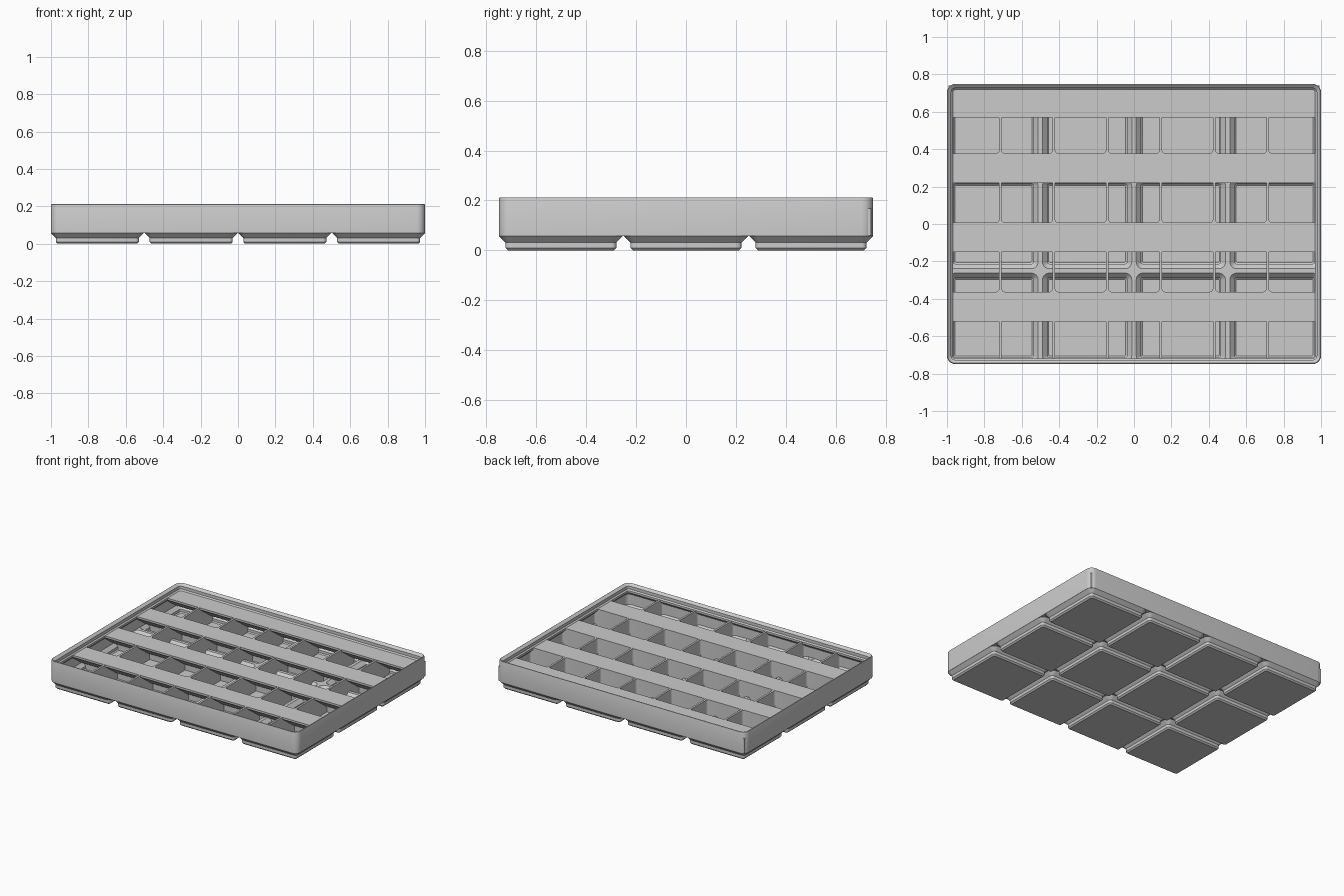
import bpy, bmesh, math
from mathutils import Vector

cube = bpy.data.objects.get("Cube")
if cube:
    bpy.data.objects.remove(cube, do_unlink=True)

# Main dimensions
HX, HY = 1.0, 0.749          # half size of the bin
CELL, CORNER = 0.2478, 0.0448
SEAM, LEDGE = 0.0567, 0.061  # top of the feet, top of the ridges between them
SHELF_Z = 0.167
WALL, HALF = 0.0113, 0.007   # wall thickness, half a divider
COLS = [(i - 2.5) * 2 / 7 for i in range(6)]
ROWS = [-0.37, 0.0, 0.37]
FOOT_X = [-0.7515, -0.2505, 0.2505, 0.7515]
FOOT_Y = [-0.5012, 0.0, 0.5012]

grey = bpy.data.materials.new("light_grey_plastic")
grey.use_nodes = True
COLOUR = (0.6, 0.6, 0.6, 1)
grey.diffuse_color = COLOUR
grey.node_tree.nodes["Principled BSDF"].inputs["Base Color"].default_value = COLOUR
parts = []


def add(name, mesh, location=(0, 0, 0)):
    if not mesh.materials:
        mesh.materials.append(grey)
    ob = bpy.data.objects.new(name, mesh)
    ob.location = location
    bpy.context.collection.objects.link(ob)
    parts.append(ob)
    return ob


def from_bmesh(name, bm):
    bmesh.ops.recalc_face_normals(bm, faces=bm.faces)
    mesh = bpy.data.meshes.new(name)
    bm.to_mesh(mesh)
    bm.free()
    return mesh


def rounded(hx, hy, r, cx=0, cy=0, steps=6):
    """Outline of a rounded rectangle."""
    pts = []
    for q, (sx, sy) in enumerate([(1, 1), (-1, 1), (-1, -1), (1, -1)]):
        for s in range(steps + 1):
            a = (q + s / steps) * math.pi / 2
            pts.append((cx + sx * (hx - r) + r * math.cos(a),
                        cy + sy * (hy - r) + r * math.sin(a)))
    return pts


def loft(name, hx, hy, profile, closed):
    """Sweep (inset, z) profile points around a rounded rectangle."""
    bm = bmesh.new()
    rings = []
    for inset, z in profile:
        r = max(CORNER - inset, 0.008)
        rings.append([bm.verts.new((x, y, z))
                      for x, y in rounded(hx - inset, hy - inset, r)])
    pairs = list(zip(rings, rings[1:]))
    if closed:
        pairs.append((rings[-1], rings[0]))
    else:
        bm.faces.new(rings[0])
        bm.faces.new(rings[-1])
    n = len(rings[0])
    for a, b in pairs:
        for i in range(n):
            j = (i + 1) % n
            bm.faces.new((a[i], a[j], b[j], b[i]))
    return from_bmesh(name, bm)


def prism(name, pts, axis, lo, hi):
    """Extrude a profile of (across, z) points along x or y."""
    def place(u, z, d):
        return (d, u, z) if axis == "x" else (u, d, z)
    bm = bmesh.new()
    face = bm.faces.new([bm.verts.new(place(u, z, lo)) for u, z in pts])
    out = bmesh.ops.extrude_face_region(bm, geom=[face])
    verts = [v for v in out["geom"] if isinstance(v, bmesh.types.BMVert)]
    bmesh.ops.translate(bm, verts=verts, vec=Vector(place(0, 0, hi - lo)))
    return add(name, from_bmesh(name, bm))


def pierced_slab(name, outlines, z0, z1):
    """Slab whose first outline is the rim and the others are holes."""
    cu = bpy.data.curves.new(name + "_outline", "CURVE")
    cu.dimensions, cu.fill_mode, cu.extrude = "2D", "BOTH", (z1 - z0) / 2
    for pts in outlines:
        sp = cu.splines.new("POLY")
        sp.points.add(len(pts) - 1)
        for p, (x, y) in zip(sp.points, pts):
            p.co = (x, y, 0, 1)
        sp.use_cyclic_u = True
    tmp = bpy.data.objects.new(name + "_outline", cu)
    bpy.context.collection.objects.link(tmp)
    deps = bpy.context.evaluated_depsgraph_get()
    mesh = bpy.data.meshes.new_from_object(tmp.evaluated_get(deps))
    bpy.data.objects.remove(tmp, do_unlink=True)
    mesh.materials.clear()
    return add(name, mesh, (0, 0, (z0 + z1) / 2))


# Hollow stepped feet
foot_inner = [(0.009, LEDGE), (0.035, 0.035), (0.035, 0.017), (0.042, 0.010)]
foot_outer = [(0.0353, 0), (0.0257, 0.0096), (0.0257, 0.031), (0, SEAM)]
foot = loft("foot", CELL, CELL, foot_outer + foot_inner, False)
for fx in FOOT_X:
    for fy in FOOT_Y:
        add("foot", foot, (fx, fy, 0))

# Ridge grid joining the feet
holes = [rounded(CELL - 0.009, CELL - 0.009, CORNER - 0.009, fx, fy)
         for fx in FOOT_X for fy in FOOT_Y]
pierced_slab("ridge_grid", [rounded(HX - 0.001, HY - 0.001, CORNER)] + holes, SEAM, LEDGE)

# Outer wall with the stacking lip
wall = [(0, SEAM), (0, 0.207), (0.0015, 0.211), (0.0045, 0.2125), (0.0085, 0.211),
        (0.0227, 0.197), (0.0227, 0.1755), (0.031, SHELF_Z), (0.031, 0.153),
        (WALL, 0.133), (WALL, SEAM)]
add("outer_wall", loft("outer_wall", HX, HY, wall, True))


# Upper dividers, filleted where they meet
def spans(lines, limit):
    los = [-limit] + [c + HALF for c in lines]
    his = [c - HALF for c in lines] + [limit]
    return [((a + b) / 2, (b - a) / 2) for a, b in zip(los, his)]


pockets = [rounded(w, d, 0.018, cx, cy, 4)
           for cx, w in spans(COLS, HX - WALL + 0.001)
           for cy, d in spans(ROWS, HY - WALL + 0.001)]
pierced_slab("dividers", [rounded(HX - 0.005, HY - 0.005, CORNER - 0.005)] + pockets,
             0.058, SHELF_Z - 0.001)

# Lower dividers, shaped to the inside of each foot
half_shape = [(CELL - inset + 0.004, z) for inset, z in foot_inner]
for lines, across, axis in [(COLS, FOOT_Y, "x"), (ROWS, FOOT_X, "y")]:
    for c in lines:
        for f in across:
            pts = [(f + u, z) for u, z in half_shape]
            pts += [(f - u, z) for u, z in reversed(half_shape)]
            prism("lower_divider", pts, axis, c - HALF, c + HALF)

# Label shelves with sloped undersides
TIP, SLOPE = 0.0143, math.tan(math.radians(36))
for back, front in [(c + HALF, c - 0.15) for c in ROWS] + [(HY - 0.008, 0.57)]:
    under = SHELF_Z - TIP
    toe = front + (under - 0.06) / SLOPE
    if toe < back:
        low = [(toe, 0.06), (back, 0.06)]
    else:
        low = [(back, under - (back - front) * SLOPE)]
    prism("label_shelf", [(back, SHELF_Z), (front, SHELF_Z), (front, under)] + low,
          "x", -HX + 0.008, HX - 0.008)

# Smooth the rounded corners, keep the edges sharp
bpy.ops.object.select_all(action="DESELECT")
for ob in parts:
    ob.select_set(True)
bpy.context.view_layer.objects.active = parts[0]
bpy.ops.object.shade_smooth_by_angle(angle=math.radians(30))
